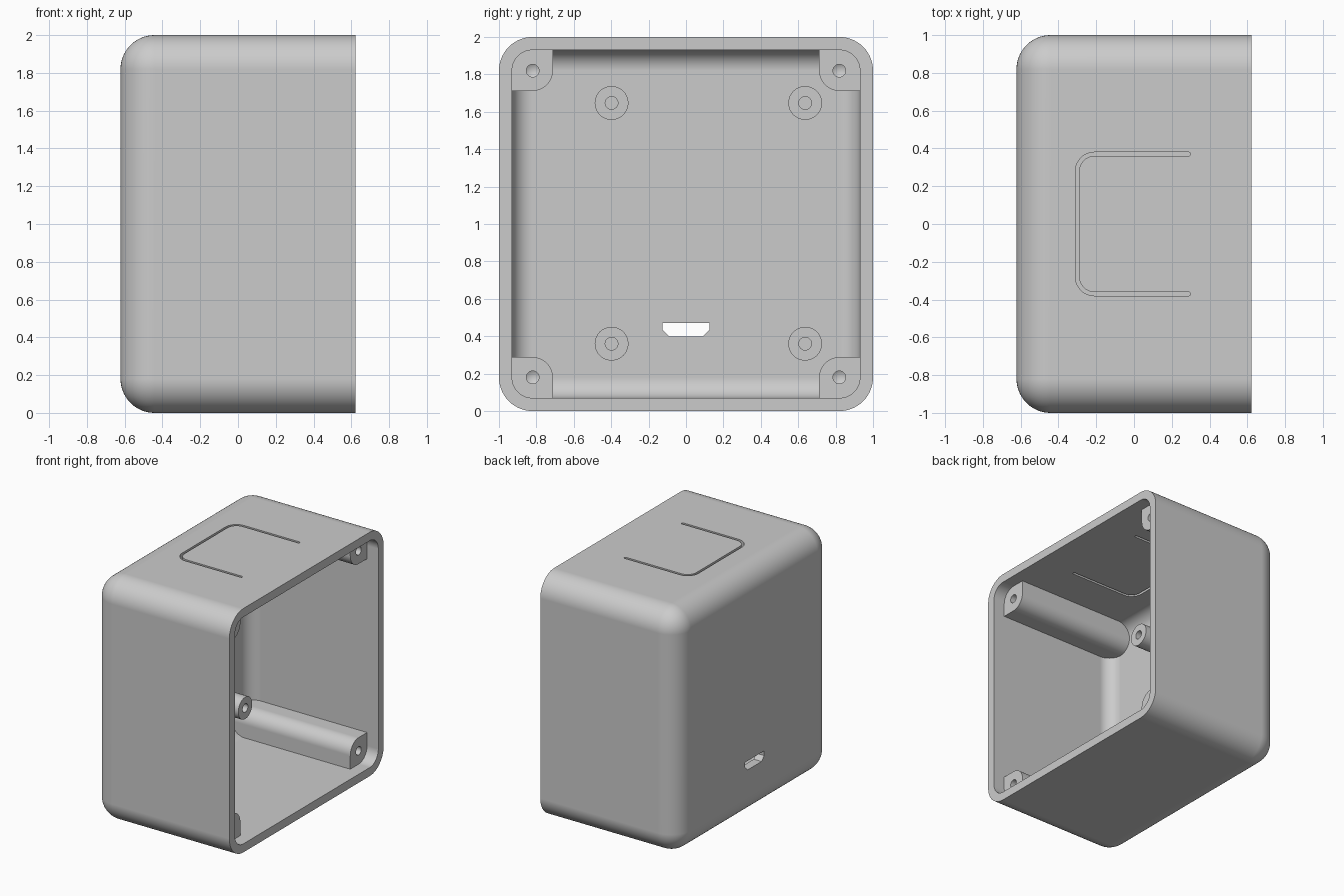
import bpy, bmesh
from math import pi, cos, sin, radians
from mathutils import Vector

if "Cube" in bpy.data.objects:
    bpy.data.objects.remove(bpy.data.objects["Cube"])

HALF = 0.622      # half depth of the case along x
WALL = 0.07
R_OUT = 0.18
R_IN = R_OUT - WALL
FLOOR = -HALF + WALL

grey = bpy.data.materials.new("plain grey")
grey.use_nodes = True
grey.diffuse_color = (0.6, 0.6, 0.6, 1)
grey.node_tree.nodes["Principled BSDF"].inputs["Base Color"].default_value = (0.6, 0.6, 0.6, 1)


def finish(name, bm):
    bmesh.ops.recalc_face_normals(bm, faces=bm.faces)
    mesh = bpy.data.meshes.new(name)
    bm.to_mesh(mesh)
    bm.free()
    mesh.materials.append(grey)
    ob = bpy.data.objects.new(name, mesh)
    bpy.context.collection.objects.link(ob)
    return ob


def arc(cx, cy, r, a0, a1, n=12):
    """Points on an arc, angles in degrees."""
    angles = [radians(a0 + (a1 - a0) * i / n) for i in range(n + 1)]
    return [(cx + r * cos(a), cy + r * sin(a)) for a in angles]


def circle(cx, cy, r, n=40):
    return arc(cx, cy, r, 0, 360, n)[:-1]


def prism(name, pts, lo, hi, axis="x", tip=0):
    """Extrude a profile along an axis, with an optional pointed low end."""
    bm = bmesh.new()
    place = (lambda p: (lo, *p)) if axis == "x" else (lambda p: (*p, lo))
    along = Vector((hi - lo, 0, 0)) if axis == "x" else Vector((0, 0, hi - lo))
    base = bm.faces.new([bm.verts.new(place(p)) for p in pts])
    top = bmesh.ops.extrude_face_region(bm, geom=[base], use_keep_orig=True)
    bmesh.ops.translate(bm, vec=along, verts=[g for g in top["geom"] if isinstance(g, bmesh.types.BMVert)])
    if tip:
        centre = bmesh.ops.poke(bm, faces=[base])["verts"][0]
        centre.co -= along.normalized() * tip
    return finish(name, bm)


def rounded_box(name, half, x0, x1, r):
    """Box with every edge rounded except those around its +x end."""
    bm = bmesh.new()
    bmesh.ops.create_cube(bm, size=2)
    for v in bm.verts:
        v.co = (x0 if v.co.x < 0 else x1, v.co.y * half, 1 + v.co.z * half)
    edges = [e for e in bm.edges if min(v.co.x for v in e.verts) < x1 - 0.01]
    bmesh.ops.bevel(bm, geom=edges, offset=r, offset_type="OFFSET", segments=14,
                    profile=0.5, affect="EDGES", clamp_overlap=False)
    return finish(name, bm)


def cut(ob, cutter):
    mod = ob.modifiers.new("cut", "BOOLEAN")
    mod.operation = "DIFFERENCE"
    mod.solver = "EXACT"
    mod.object = cutter
    bpy.context.view_layer.objects.active = ob
    bpy.ops.object.modifier_apply(modifier=mod.name)
    bpy.data.objects.remove(cutter)


def smooth(ob):
    bpy.ops.object.select_all(action="DESELECT")
    ob.select_set(True)
    bpy.context.view_layer.objects.active = ob
    bpy.ops.object.shade_smooth_by_angle(angle=radians(30))
    mod = ob.modifiers.new("even shading", "WEIGHTED_NORMAL")
    mod.keep_sharp = True


# Hollow case, open at the +x end
case = rounded_box("case_shell", 1, -HALF, HALF, R_OUT)
cut(case, rounded_box("cavity_cutter", 1 - WALL, FLOOR, HALF + 0.2, R_IN))

# Connector opening through the closed wall
port = [(-0.125, 0.472), (0.125, 0.472), (0.125, 0.433),
        (0.09, 0.398), (-0.09, 0.398), (-0.125, 0.433)]
cut(case, prism("port_cutter", port, -HALF - 0.1, FLOOR + 0.1))

# Thin U-shaped slit around the flexible button in the top wall
X_END, X_BACK, Y_SIDE, W, BEND = 0.29, -0.30, 0.37, 0.01, 0.09
cx, cy = X_BACK + BEND, Y_SIDE - BEND
slit = (arc(cx, cy, BEND + W, 90, 180) + arc(cx, -cy, BEND + W, 180, 270)
        + arc(X_END, -Y_SIDE, W, -90, 90, 8)
        + arc(cx, -cy, BEND - W, 270, 180) + arc(cx, cy, BEND - W, 180, 90)
        + arc(X_END, Y_SIDE, W, -90, 90, 8))
cut(case, prism("slit_cutter", slit, 1.85, 2.1, axis="z"))
smooth(case)

# Corner screw posts, set back from the rim
POST_END, C, R_POST = 0.52, 0.82, 0.108
OUT = 1 - WALL + 0.01          # slightly sunk into the walls
R_CORNER = OUT - C
profile = (arc(C, C, R_CORNER, 0, 90) + [(C - R_POST, OUT)]
           + arc(C, C, R_POST, 180, 270, 16) + [(OUT, C - R_POST)])
for sy, side in ((1, "back"), (-1, "front")):
    for sz, level in ((1, "upper"), (-1, "lower")):
        pts = [(sy * y, 1 + sz * z) for y, z in profile]
        post = prism(f"screw_post_{level}_{side}", pts, FLOOR, POST_END)
        hole = circle(sy * C, 1 + sz * C, 0.034)
        cut(post, prism("hole_cutter", hole, POST_END - 0.3, POST_END + 0.1, tip=0.02))
        smooth(post)

# Board standoffs on the closed wall
TOP = -0.38
for y, side in ((-0.398, "front"), (0.637, "back")):
    for z, level in ((0.36, "lower"), (1.647, "upper")):
        standoff = prism(f"standoff_{level}_{side}", circle(y, z, 0.09, 48), FLOOR - 0.03, TOP)
        cut(standoff, prism("hole_cutter", circle(y, z, 0.034), FLOOR, TOP + 0.1))
        smooth(standoff)
